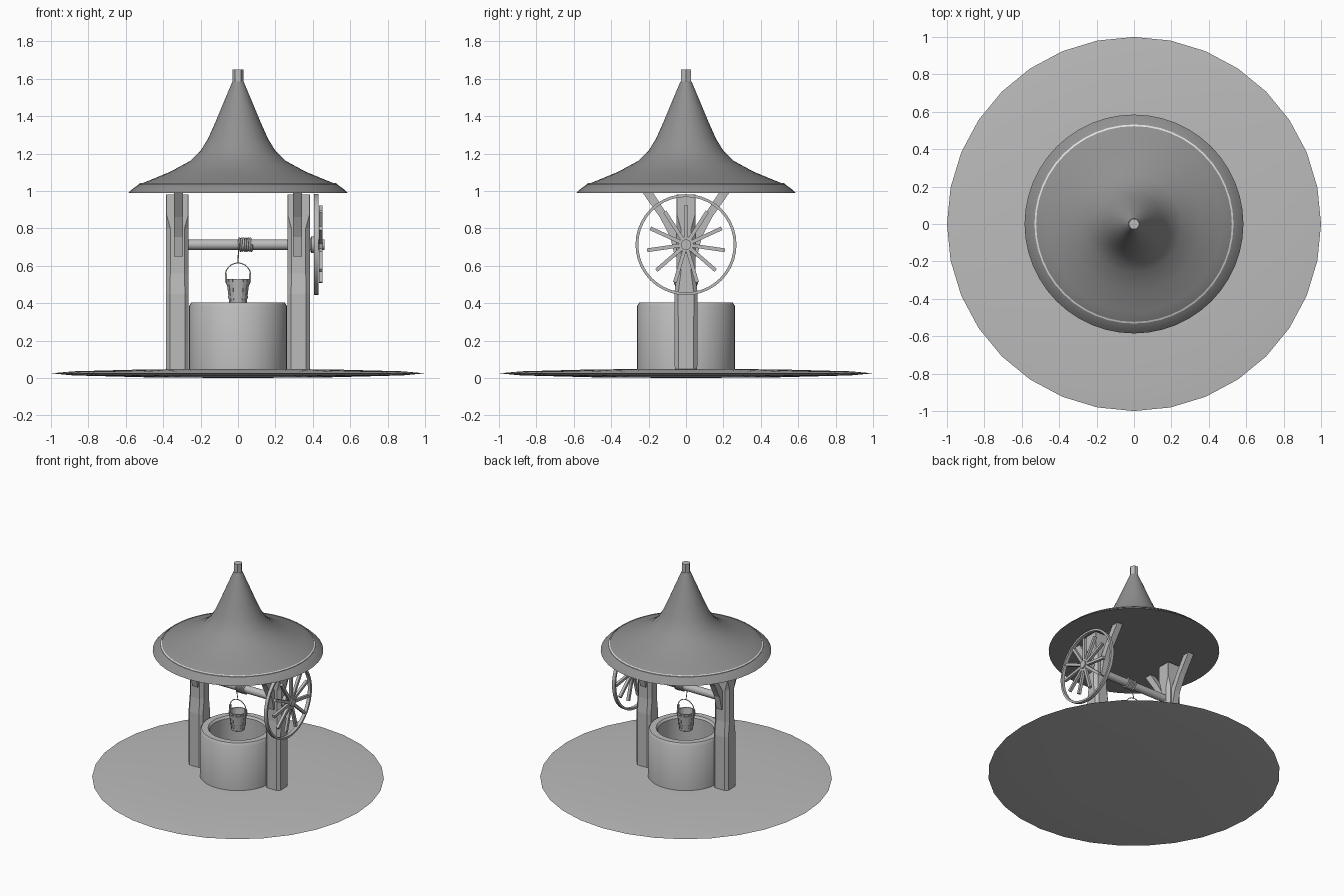
import bpy, bmesh
from math import sin, cos, pi
from mathutils import Matrix, Vector

cube = bpy.data.objects.get("Cube")
if cube:
    bpy.data.objects.remove(cube, do_unlink=True)


def material(name, grey):
    m = bpy.data.materials.new(name)
    m.use_nodes = True
    colour = (grey, grey, grey, 1)
    m.diffuse_color = colour
    m.node_tree.nodes["Principled BSDF"].inputs["Base Color"].default_value = colour
    return m


STONE = material("light grey", 0.5)
ROOF = material("dark grey", 0.28)
TRIM = material("pale grey", 0.75)


def finish(name, bm, mat, smooth=True):
    bmesh.ops.recalc_face_normals(bm, faces=bm.faces[:])
    mesh = bpy.data.meshes.new(name)
    bm.to_mesh(mesh)
    bm.free()
    ob = bpy.data.objects.new(name, mesh)
    bpy.context.collection.objects.link(ob)
    mesh.materials.append(mat)
    if smooth:
        bpy.ops.object.select_all(action='DESELECT')
        ob.select_set(True)
        bpy.context.view_layer.objects.active = ob
        bpy.ops.object.shade_smooth_by_angle(angle=0.6)
    return ob


def bridge(bm, rings, closed=False):
    """Skin a list of equally long vertex loops."""
    pairs = list(zip(rings, rings[1:]))
    if closed:
        pairs.append((rings[-1], rings[0]))
    for a, b in pairs:
        n = len(a)
        for i in range(n):
            j = (i + 1) % n
            bm.faces.new((a[i], a[j], b[j], b[i]))
    if not closed:
        bm.faces.new(rings[0])
        bm.faces.new(rings[-1])


def lathe(name, profile, sides, mat, matrix=None, closed=False):
    """Turn (radius, height) points around z."""
    bm = bmesh.new()
    rings = [[bm.verts.new((r * cos(2 * pi * i / sides), r * sin(2 * pi * i / sides), z))
              for i in range(sides)] for r, z in profile]
    bridge(bm, rings, closed)
    if matrix:
        bm.transform(matrix)
    return finish(name, bm, mat)


def tube(name, points, radius, mat, sides=6):
    curve = bpy.data.curves.new(name, 'CURVE')
    curve.dimensions = '3D'
    curve.bevel_depth = radius
    curve.bevel_resolution = sides // 4
    curve.use_fill_caps = True
    spline = curve.splines.new('POLY')
    spline.points.add(len(points) - 1)
    for p, co in zip(spline.points, points):
        p.co = (*co, 1)
        p.radius = 1
    curve.materials.append(mat)
    ob = bpy.data.objects.new(name, curve)
    bpy.context.collection.objects.link(ob)
    return ob


def along_x(x, z):
    return Matrix.Translation((x, 0, z)) @ Matrix.Rotation(pi / 2, 4, 'Y')


# Ground and well
lathe("ground", [(0.01, 0), (0.5, 0.004), (0.88, 0.014), (1, 0.025),
                 (0.88, 0.036), (0.5, 0.046), (0.01, 0.05)], 32, STONE)
lathe("well_wall", [(0.262, 0.03), (0.262, 0.385), (0.25, 0.403), (0.205, 0.403),
                    (0.193, 0.388), (0.193, 0.055), (0.01, 0.055), (0.01, 0.03)],
      40, STONE, closed=True)

# Roof with flat underside, trim line and finial
profile = [(0.03, 1.585), (0.07, 1.49), (0.12, 1.37), (0.16, 1.28), (0.2, 1.215),
           (0.257, 1.16), (0.36, 1.104), (0.47, 1.058), (0.53, 1.035),
           (0.565, 1.01), (0.585, 0.99), (0.01, 0.99)]
lathe("roof", profile, 48, ROOF)
lathe("roof_trim", [(0.523, 1.034), (0.523, 1.042), (0.532, 1.038), (0.532, 1.03)],
      48, TRIM, closed=True)
lathe("finial", [(0.03, 1.57), (0.03, 1.65)], 6, STONE)

# Chamfered posts with a pair of curved braces each
sections = [(0.03, 0.06, 0.02), (0.45, 0.062, 0.02), (0.56, 0.05, 0.022),
            (0.8, 0.05, 0.022), (0.87, 0.05, 0.003), (0.98, 0.05, 0.003)]
brace = [(0.04, 0.65), (0.06, 0.65), (0.085, 0.755), (0.14, 0.86), (0.23, 0.988),
         (0.175, 0.988), (0.1, 0.875), (0.04, 0.77)]
for side, label in ((1, "left"), (-1, "right")):
    bm = bmesh.new()
    rings = []
    for z, hy, c in sections:
        hx = 0.06
        ring = [(hx, hy - c), (hx - c, hy), (c - hx, hy), (-hx, hy - c),
                (-hx, c - hy), (c - hx, -hy), (hx - c, -hy), (hx, c - hy)]
        rings.append([bm.verts.new((side * 0.324 + x, y, z)) for x, y in ring])
    bridge(bm, rings)
    finish("post_" + label, bm, STONE, smooth=False)
    for facing, end in ((-1, "front"), (1, "back")):
        bm = bmesh.new()
        bridge(bm, [[bm.verts.new((side * 0.318 + dx, facing * y, z)) for y, z in brace]
                    for dx in (-0.023, 0.023)])
        finish(f"brace_{label}_{end}", bm, STONE, smooth=False)

# Winding axle and rope
AXLE = 0.713
lathe("axle", [(0.028, -0.3), (0.028, 0.42)], 16, STONE, along_x(0, AXLE))
turns, steps = 6, 12
coil = [(0.005 + 0.07 * i / (turns * steps), -0.033 * cos(2 * pi * i / steps),
         AXLE + 0.033 * sin(2 * pi * i / steps)) for i in range(turns * steps + 1)]
tube("rope_coil", coil, 0.006, STONE)
tube("rope", [(0.005, -0.033, AXLE), (0.002, -0.015, 0.67), (0, 0, 0.612)], 0.003, STONE)

# Hand wheel
rim = [(0.27, -0.012), (0.27, 0.012), (0.255, 0.012), (0.255, -0.012)]
lathe("wheel_rim", rim, 40, STONE, along_x(0.418, AXLE), closed=True)
lathe("wheel_hub", [(0.022, -0.06), (0.045, -0.05), (0.045, -0.02), (0.028, -0.01),
                    (0.028, 0.02)], 16, STONE, along_x(0.442, AXLE))
bm = bmesh.new()
count = 11
for k in range(count):
    place = (Matrix.Translation((0.442, 0, AXLE)) @ Matrix.Rotation(2 * pi * k / count, 4, 'X')
             @ Matrix.Translation((0, 0, 0.11)) @ Matrix.Diagonal((0.02, 0.02, 0.2, 1)))
    bmesh.ops.create_cube(bm, size=1, matrix=place)
finish("wheel_spokes", bm, STONE, smooth=False)

# Bucket: inner shell, separate staves, hoops, ears and handle
TOP, BASE = 0.53, 0.395
lathe("bucket_shell", [(0.01, BASE), (0.044, BASE), (0.061, TOP - 0.004),
                       (0.056, TOP - 0.004), (0.04, BASE + 0.012), (0.01, BASE + 0.012)],
      24, STONE)
bm = bmesh.new()
staves = 14
for k in range(staves):
    a, half = 2 * pi * k / staves, pi / staves * 0.86
    rings = []
    for r, z in ((0.046, BASE - 0.003), (0.064, TOP)):
        rings.append([bm.verts.new((q * cos(a + t), q * sin(a + t), z))
                      for q, t in ((r, -half), (r, half), (r - 0.008, half), (r - 0.008, -half))])
    bridge(bm, rings)
finish("bucket_staves", bm, STONE, smooth=False)
for z, name in ((0.425, "lower"), (0.5, "upper")):
    r = 0.046 + 0.018 * (z - BASE) / (TOP - BASE)
    lathe(f"bucket_hoop_{name}", [(r - 0.004, z), (r + 0.003, z), (r + 0.005, z + 0.014),
                                  (r - 0.002, z + 0.014)], 24, STONE, closed=True)
bm = bmesh.new()
for s in (-1, 1):
    bmesh.ops.create_cube(bm, size=1, matrix=Matrix.Translation((s * 0.065, 0, 0.535))
                          @ Matrix.Diagonal((0.01, 0.018, 0.05, 1)))
finish("bucket_ears", bm, STONE, smooth=False)
tube("bucket_handle", [(0.068 * cos(pi * i / 16), 0, 0.548 + 0.067 * sin(pi * i / 16))
                       for i in range(17)], 0.003, STONE)
